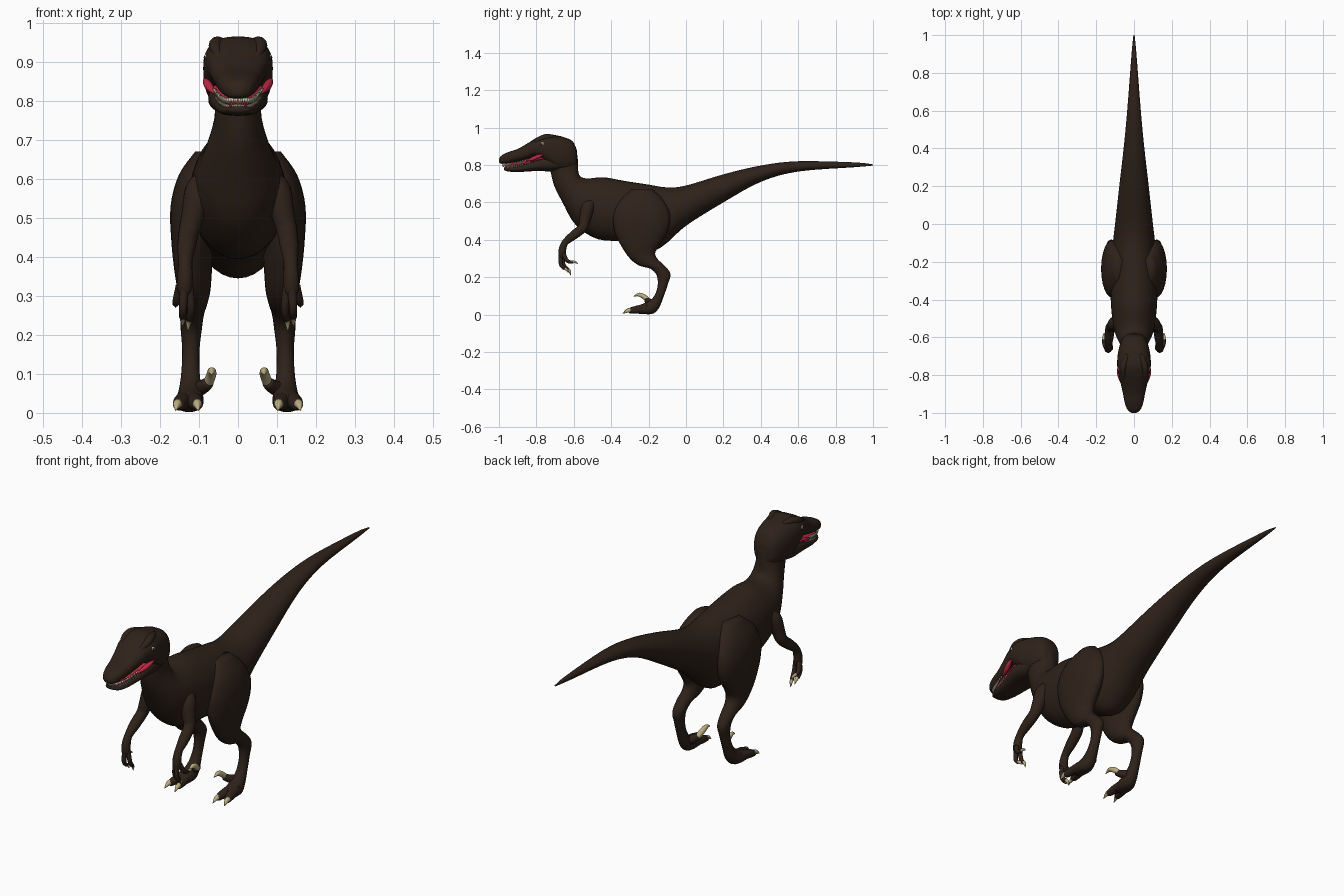
import bpy, bmesh, math
from mathutils import Vector


def material(name, rgb):
    m = bpy.data.materials.new(name)
    m.diffuse_color = (*rgb, 1)
    return m


HIDE = material("hide", (0.028, 0.016, 0.010))
CLAW = material("claw", (0.50, 0.42, 0.22))
TOOTH = material("tooth", (0.72, 0.64, 0.45))
GUM = material("gum", (0.55, 0.02, 0.06))
EYE = material("eye", (0.55, 0.58, 0.62))
PUPIL = material("pupil", (0.01, 0.01, 0.01))


def smooth_rows(rows, n):
    """Catmull-Rom interpolation of rows of parameters."""
    rows = [Vector(r) for r in rows]
    out = []
    for i in range(len(rows) - 1):
        a, b = rows[max(i - 1, 0)], rows[i]
        c, d = rows[i + 1], rows[min(i + 2, len(rows) - 1)]
        for k in range(n):
            t = k / n
            out.append(0.5 * (2 * b + (c - a) * t + (2 * a - 5 * b + 4 * c - d) * t * t
                              + (3 * b - a - 3 * c + d) * t ** 3))
    return out + [rows[-1]]


def sections(rows, sides=28, n=4, power=1.0):
    """Rings from rows (y1, z1, y2, z2, centre x, half width)."""
    rings = []
    for y1, z1, y2, z2, cx, hw in smooth_rows(rows, n):
        mid = Vector((cx, (y1 + y2) / 2, (z1 + z2) / 2))
        axis = Vector((0, (y1 - y2) / 2, (z1 - z2) / 2))
        ring = []
        for k in range(sides):
            a = 2 * math.pi * k / sides
            c, s = [math.copysign(abs(v) ** power, v) for v in (math.cos(a), math.sin(a))]
            ring.append(mid + axis * c + Vector((hw * s, 0, 0)))
        rings.append(ring)
    return rings


def tube(rows, sides=12, n=4):
    """Rings along a path of (x, y, z, radius)."""
    pts = smooth_rows(rows, n)
    rings = []
    for i, p in enumerate(pts):
        d = (pts[min(i + 1, len(pts) - 1)] - pts[max(i - 1, 0)]).xyz.normalized()
        u = Vector((1, 0, 0))
        u = (u - d * u.dot(d)).normalized()
        v = d.cross(u)
        r = max(p[3], 0.0004)
        rings.append([p.xyz + (u * math.cos(a) + v * math.sin(a)) * r
                      for a in (2 * math.pi * k / sides for k in range(sides))])
    return rings


def finish(name, bm, mat, mirror):
    bmesh.ops.recalc_face_normals(bm, faces=bm.faces)
    for f in bm.faces:
        f.smooth = True
    me = bpy.data.meshes.new(name)
    bm.to_mesh(me)
    bm.free()
    me.materials.append(mat)
    ob = bpy.data.objects.new(name, me)
    bpy.context.collection.objects.link(ob)
    if mirror:
        ob.modifiers.new("mirror", "MIRROR").use_mirror_merge = False
    return ob


def part(name, lofts, mat, mirror=False):
    bm = bmesh.new()
    for rings in lofts:
        vs = [[bm.verts.new(p) for p in r] for r in rings]
        m = len(vs[0])
        for a, b in zip(vs, vs[1:]):
            for k in range(m):
                bm.faces.new((a[k], a[(k + 1) % m], b[(k + 1) % m], b[k]))
        bm.faces.new(vs[0])
        bm.faces.new(vs[-1])
    return finish(name, bm, mat, mirror)


def ball(name, centre, scale, mat):
    bm = bmesh.new()
    bmesh.ops.create_uvsphere(bm, u_segments=16, v_segments=10, radius=1)
    for v in bm.verts:
        v.co = Vector(centre) + v.co * Vector(scale)
    finish(name, bm, mat, True)


# Tail, torso and neck in one skin
part("body", [sections([
    (1.0, .803, 1.0, .797, 0, .003), (.9, .814, .9, .788, 0, .013),
    (.6, .82, .6, .765, 0, .036), (.4, .797, .4, .71, 0, .055),
    (.2, .75, .2, .60, 0, .078), (0, .69, 0, .475, 0, .10),
    (-.10, .68, -.10, .385, 0, .112), (-.2, .695, -.18, .345, 0, .12),
    (-.33, .715, -.31, .39, 0, .125), (-.44, .734, -.47, .403, 0, .12),
    (-.53, .728, -.59, .48, 0, .105), (-.57, .745, -.66, .60, 0, .082),
    (-.578, .80, -.705, .69, 0, .062), (-.583, .86, -.725, .77, 0, .058),
    (-.62, .91, -.73, .80, 0, .055)], 36)], HIDE)

# Skull with upper jaw, and lower jaw
part("skull", [sections([
    (-.582, .875, -.585, .79, 0, .035), (-.605, .925, -.605, .775, 0, .06),
    (-.65, .948, -.65, .768, 0, .078), (-.70, .960, -.70, .775, 0, .087),
    (-.75, .965, -.75, .81, 0, .089), (-.80, .945, -.80, .842, 0, .081),
    (-.85, .914, -.85, .83, 0, .069), (-.90, .886, -.90, .818, 0, .058),
    (-.95, .869, -.95, .809, 0, .048), (-.985, .852, -.985, .806, 0, .033),
    (-1.0, .832, -1.0, .814, 0, .012)], 32, 4, .8)], HIDE)
part("lower_jaw", [sections([
    (-.65, .85, -.65, .775, 0, .06), (-.72, .85, -.72, .766, 0, .076),
    (-.79, .835, -.79, .768, 0, .072), (-.85, .812, -.85, .765, 0, .061),
    (-.90, .797, -.90, .762, 0, .052), (-.95, .788, -.95, .765, 0, .041),
    (-.972, .786, -.972, .772, 0, .026)], 28, 3, .8)], HIDE)
part("brow_ridge", [tube([
    (.035, -.69, .945, .01), (.052, -.74, .948, .018),
    (.058, -.78, .937, .016), (.045, -.84, .905, .006)])], HIDE, True)

# Mouth lining, lip corners, eyes and nostrils
part("mouth_lining", [sections([
    (-.76, .85, -.76, .825, 0, .068), (-.85, .83, -.85, .803, 0, .056),
    (-.92, .814, -.92, .788, 0, .043), (-.965, .807, -.965, .782, 0, .024)], 20, 3)], GUM)
part("lip_corner", [tube([
    (.062, -.855, .822, .003), (.071, -.82, .833, .010),
    (.080, -.79, .846, .010), (.086, -.765, .856, .003)])], GUM, True)
ball("eye", (.077, -.767, .911), (.010, .013, .012), EYE)
ball("pupil", (.083, -.770, .911), (.005, .006, .007), PUPIL)
ball("nostril", (.026, -.978, .842), (.005, .006, .004), PUPIL)

# Teeth along both jaw edges
edge = smooth_rows([(.004, -.982, .808), (.026, -.968, .808), (.040, -.94, .811),
                    (.051, -.90, .819), (.060, -.85, .832)], 4)
teeth = []
for p in edge:
    x, y, z = p
    teeth.append(tube([(x, y, z, .005), (x * .97, y + .003, z - .018, .0005)], 6, 1))
    x, y, z = x * .93, y + .014, z - .024
    teeth.append(tube([(x, y, z, .0045), (x * .98, y, z + .014, .0005)], 6, 1))
part("teeth", teeth, TOOTH, True)

# Hind legs: thigh, shin, ankle and foot pad
part("hind_leg", [sections([
    (-.29, .67, -.18, .67, .08, .03), (-.36, .61, -.12, .61, .10, .052),
    (-.39, .53, -.085, .53, .113, .060), (-.38, .44, -.10, .44, .116, .055),
    (-.345, .365, -.15, .36, .115, .048), (-.30, .30, -.165, .325, .113, .042),
    (-.25, .262, -.15, .295, .115, .036), (-.19, .245, -.115, .262, .118, .031),
    (-.156, .208, -.083, .218, .120, .027), (-.152, .15, -.096, .165, .121, .022),
    (-.170, .10, -.12, .095, .122, .024), (-.20, .072, -.145, .035, .122, .031),
    (-.24, .054, -.18, .004, .125, .037), (-.265, .04, -.25, .004, .127, .034)], 24)],
    HIDE, True)
part("toes", [
    tube([(.118, -.21, .035, .024), (.109, -.27, .026, .020), (.105, -.305, .02, .014)]),
    tube([(.135, -.21, .035, .024), (.147, -.27, .026, .020), (.153, -.302, .02, .014)]),
    tube([(.105, -.17, .06, .020), (.088, -.195, .068, .018), (.076, -.212, .078, .015)])],
    HIDE, True)
part("toe_claws", [
    tube([(.106, -.285, .022, .013), (.104, -.312, .022, .011), (.102, -.338, .006, .001)]),
    tube([(.152, -.282, .022, .013), (.156, -.309, .022, .011), (.160, -.333, .006, .001)]),
    tube([(.078, -.20, .073, .013), (.069, -.225, .096, .013),
          (.067, -.252, .107, .010), (.067, -.280, .098, .001)])], CLAW, True)

# Arms, fingers and finger claws
part("arm", [tube([
    (.085, -.50, .60, .025), (.100, -.525, .57, .036), (.115, -.54, .51, .030),
    (.126, -.552, .465, .026), (.132, -.60, .425, .024), (.135, -.645, .387, .018),
    (.136, -.660, .35, .020), (.137, -.662, .315, .019), (.137, -.66, .30, .010)], 16)],
    HIDE, True)
part("fingers", [
    tube([(.127, -.660, .325, .012), (.120, -.655, .27, .010), (.125, -.630, .24, .009)]),
    tube([(.148, -.655, .325, .012), (.158, -.635, .287, .010), (.160, -.605, .280, .008)]),
    tube([(.138, -.668, .325, .012), (.141, -.670, .27, .010), (.142, -.650, .246, .009)])],
    HIDE, True)
part("finger_claws", [
    tube([(.124, -.635, .245, .008), (.127, -.622, .232, .007), (.128, -.617, .210, .001)]),
    tube([(.160, -.612, .281, .008), (.160, -.592, .281, .006), (.160, -.577, .270, .001)]),
    tube([(.142, -.655, .250, .008), (.142, -.638, .240, .007), (.142, -.628, .222, .001)])],
    CLAW, True)
